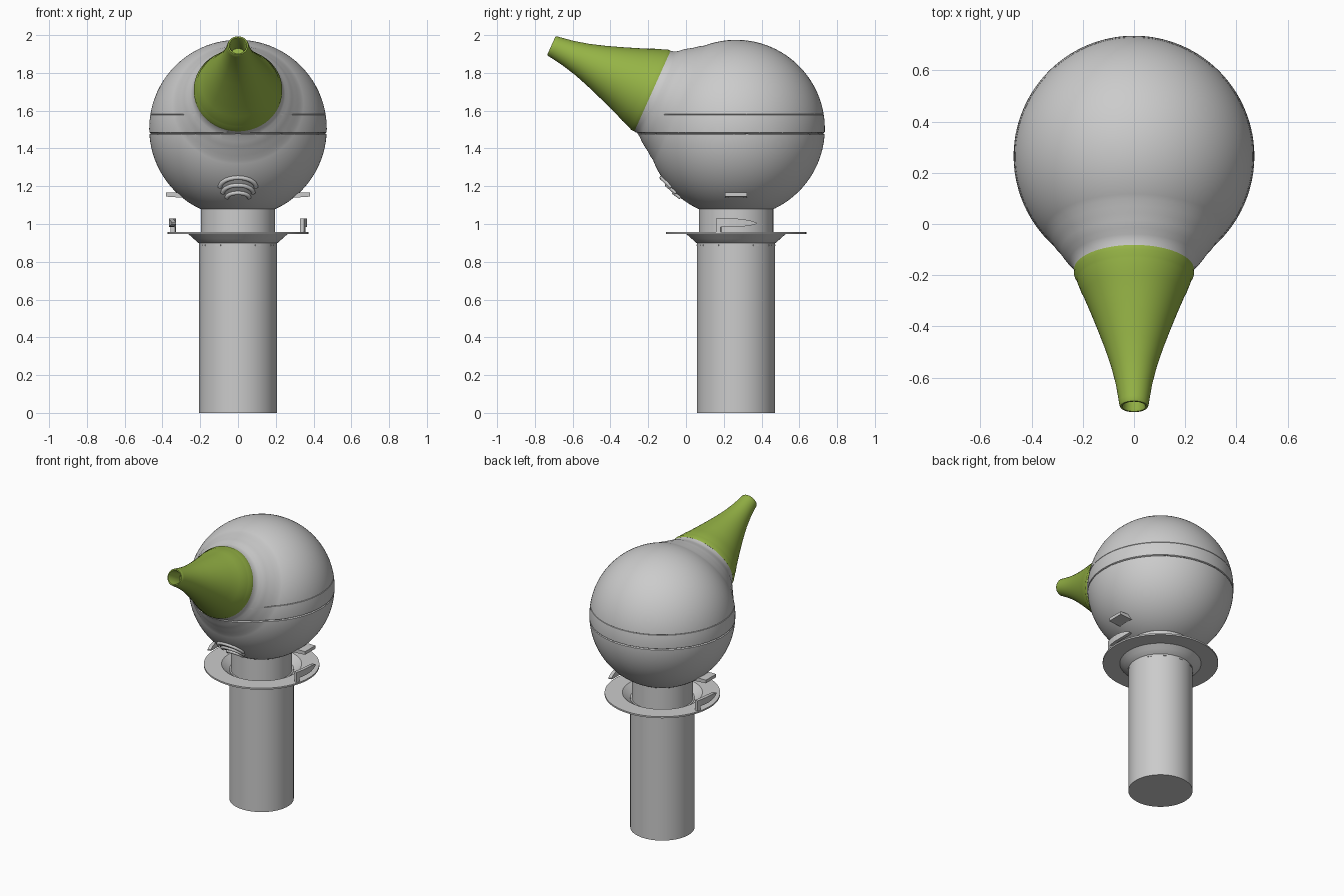
import bpy, bmesh, math
from mathutils import Vector, Matrix

if "Cube" in bpy.data.objects:
    bpy.data.objects.remove(bpy.data.objects["Cube"])

CY = 0.265                               # y of the column and head axis
HEAD = Vector((0, CY, 1.505))
R = 0.47
UPRIGHT = Matrix.Translation((0, CY, 0))
TILTED = Matrix.Translation(HEAD) @ Matrix.Rotation(math.radians(65.8), 4, 'X')


def material(name, rgb):
    m = bpy.data.materials.new(name)
    m.use_nodes = True
    m.diffuse_color = (*rgb, 1)
    m.node_tree.nodes["Principled BSDF"].inputs["Base Color"].default_value = (*rgb, 1)
    return m


GREY = material("light grey", (0.6, 0.6, 0.6))
GREEN = material("leaf green", (0.30, 0.45, 0.06))


def finish(bm, name, mat, smooth=True):
    bmesh.ops.recalc_face_normals(bm, faces=bm.faces)
    mesh = bpy.data.meshes.new(name)
    bm.to_mesh(mesh)
    bm.free()
    ob = bpy.data.objects.new(name, mesh)
    bpy.context.collection.objects.link(ob)
    mesh.materials.append(mat)
    if smooth:
        bpy.ops.object.select_all(action='DESELECT')
        ob.select_set(True)
        bpy.context.view_layer.objects.active = ob
        bpy.ops.object.shade_smooth_by_angle(angle=math.radians(30))
    return ob


def lathe(profile, matrix, steps=72):
    """Spin (radius, height) points about z, then place them."""
    bm = bmesh.new()
    vs = [bm.verts.new((r, 0, h)) for r, h in profile]
    es = [bm.edges.new(pair) for pair in zip(vs, vs[1:])]
    bmesh.ops.spin(bm, geom=vs + es, cent=(0, 0, 0), axis=(0, 0, 1),
                   angle=math.tau, steps=steps)
    bmesh.ops.remove_doubles(bm, verts=bm.verts, dist=1e-4)
    bm.transform(matrix)
    return bm


def box(name, size, matrix, taper=0.0):
    bm = bmesh.new()
    bmesh.ops.create_cube(bm, size=1, matrix=Matrix.Diagonal((*size, 1)))
    for v in bm.verts:                   # thin the outer end from below
        if v.co.x > 0 and v.co.z < 0:
            v.co.z += taper
    bm.transform(matrix)
    return finish(bm, name, GREY, False)


# Column, neck and dished collar
finish(lathe([(0, 0), (0.207, 0), (0.207, 0.92), (0, 0.92)], UPRIGHT), "column", GREY)
finish(lathe([(0, 0.9), (0.197, 0.9), (0.197, 1.09), (0, 1.09)], UPRIGHT), "neck", GREY)
finish(lathe([(0.2, 0.895), (0.21, 0.9), (0.235, 0.922), (0.262, 0.946), (0.372, 0.946),
              (0.372, 0.957), (0.258, 0.957), (0.23, 0.934), (0.2, 0.91), (0.19, 0.91)],
             UPRIGHT), "collar", GREY)

# Head: ball with a flared socket facing the beak
ball = [(R * math.sin(a), R * math.cos(a))
        for a in (math.radians(180 - i * 135 / 54) for i in range(55))]
socket = [(0.318, 0.356), (0.30, 0.378), (0.285, 0.402), (0.268, 0.426),
          (0.25, 0.446), (0.238, 0.465), (0.233, 0.487), (0, 0.487)]
bm = lathe(ball + socket, TILTED, 96)

# Seam grooves around the head
for z, half, depth in ((1.48, 0.005, 0.009), (1.58, 0.002, 0.003)):
    for cut in (z - half, z, z + half):
        bmesh.ops.bisect_plane(bm, geom=bm.verts[:] + bm.edges[:] + bm.faces[:],
                               plane_co=(0, 0, cut), plane_no=(0, 0, 1), dist=1e-5)
    for v in bm.verts:
        if abs(v.co.z - z) < 1e-4 and (z < 1.5 or v.co.y > -0.1):
            out = Vector((v.co.x, v.co.y - CY, 0))
            v.co -= out.normalized() * depth
finish(bm, "head", GREY)

# Hollow beak with stepped rings at its base
BASE = 0.485
beak = [(0, 0), (0.234, 0), (0.234, 0.018), (0.223, 0.04), (0.221, 0.05),
        (0.212, 0.072), (0.209, 0.082), (0.197, 0.108), (0.173, 0.17), (0.145, 0.245),
        (0.115, 0.33), (0.09, 0.41), (0.071, 0.49), (0.059, 0.565), (0.057, 0.58),
        (0.053, 0.587), (0.046, 0.587), (0.042, 0.578), (0.04, 0.46), (0, 0.46)]
finish(lathe([(r, h + BASE) for r, h in beak], TILTED), "beak", GREEN)


# Nested arched louvres low on the front of the head
def louvre(name, half_width, z_low, z_top):
    cu = bpy.data.curves.new(name, 'CURVE')
    cu.dimensions = '3D'
    cu.bevel_depth = 0.012
    cu.bevel_resolution = 3
    cu.use_fill_caps = True
    n = 20
    sp = cu.splines.new('POLY')
    sp.points.add(n)
    for i, p in enumerate(sp.points):
        a = math.pi * i / n
        x = -half_width * math.cos(a)
        z = z_low + (z_top - z_low) * math.sin(a)
        y = CY - math.sqrt(R * R - x * x - (z - HEAD.z) ** 2) - 0.002
        p.co = (x, y, z, 1)
    ob = bpy.data.objects.new(name, cu)
    bpy.context.collection.objects.link(ob)
    cu.materials.append(GREY)


louvre("upper_louvre", 0.095, 1.195, 1.245)
louvre("middle_louvre", 0.08, 1.165, 1.205)
louvre("lower_louvre", 0.058, 1.14, 1.165)


# Curved locking hook standing on the collar
def hook(name, turn):
    bm = bmesh.new()
    rings = []
    for deg, low, high in ((-17, 0.955, 1.03), (-13, 0.955, 1.03), (-12.9, 0.985, 1.03),
                           (-6, 0.985, 1.03), (0, 0.985, 1.029), (6, 0.987, 1.025),
                           (12, 0.992, 1.018), (17, 1.0, 1.008)):
        a = math.radians(deg) + turn
        rings.append([bm.verts.new((r * math.cos(a), CY + r * math.sin(a), z))
                      for r, z in ((0.343, low), (0.366, low), (0.366, high), (0.343, high))])
    for a, b in zip(rings, rings[1:]):
        for i in range(4):
            j = (i + 1) % 4
            bm.faces.new((a[i], a[j], b[j], b[i]))
    bm.faces.new(rings[0])
    bm.faces.new(rings[-1])
    finish(bm, name, GREY, False)


# Paired hooks and head tabs
for side, turn in (("left", 0), ("right", math.pi)):
    hook(side + "_hook", turn)
    spin = UPRIGHT @ Matrix.Rotation(turn, 4, 'Z')
    box(side + "_tab", (0.12, 0.115, 0.03), spin @ Matrix.Translation((0.322, 0, 1.152)), 0.008)

# Small catches under the collar
for i in range(12):
    if i % 6:
        spin = UPRIGHT @ Matrix.Rotation(math.tau * i / 12, 4, 'Z')
        box(f"catch_{i}", (0.01, 0.03, 0.007), spin @ Matrix.Translation((0.205, 0, 0.888)))
